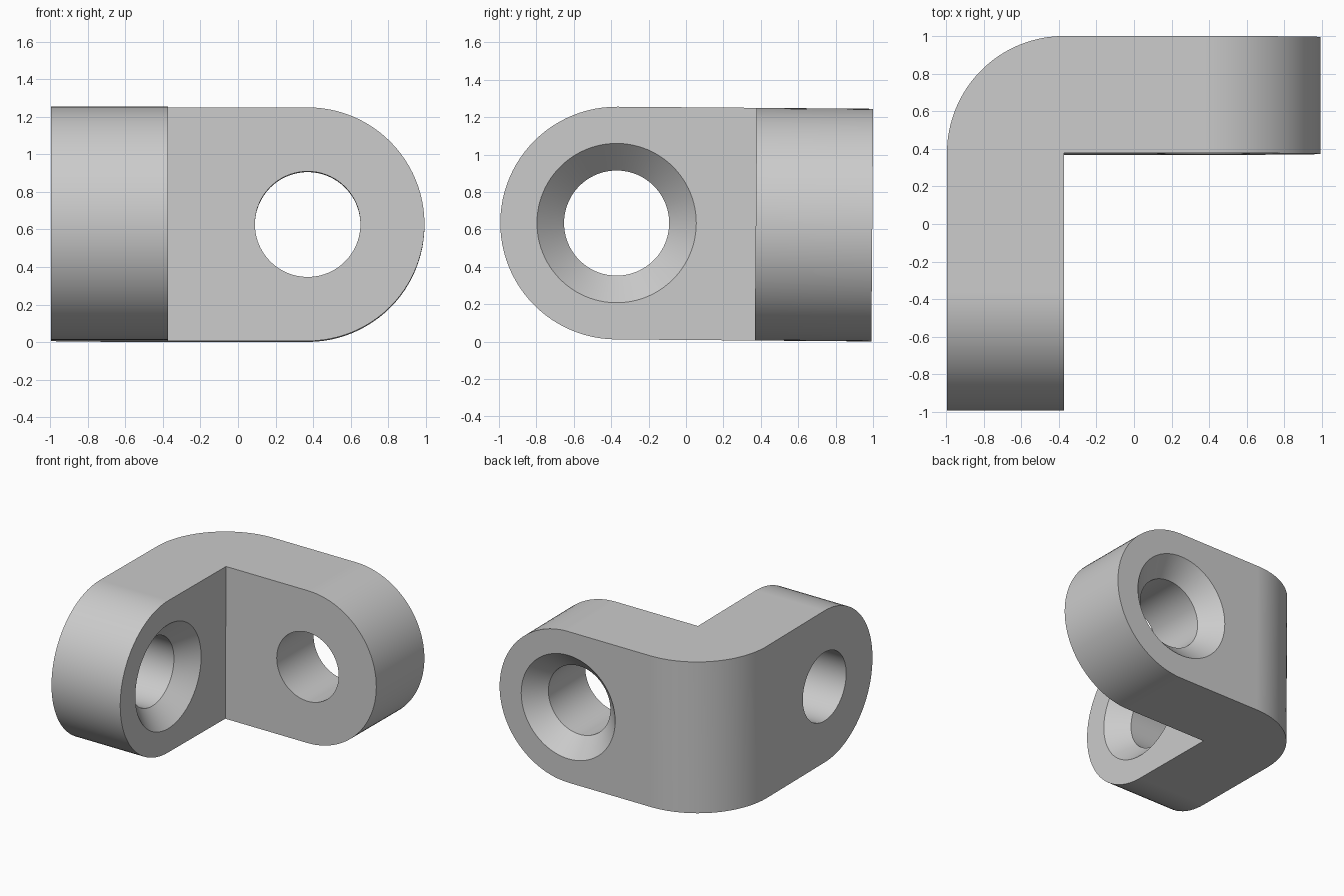
import bpy, bmesh, math
from mathutils import Matrix, Vector

cube = bpy.data.objects.get("Cube")
if cube:
    bpy.data.objects.remove(cube, do_unlink=True)

# Main sizes
R = 0.622            # half height of the arms and outer bend radius
OUT = -0.996         # outer face of the side arm
INNER = -0.373       # inner face of the side arm
END = 0.371          # centre of the rounded arm ends
HOLE, SINK = 0.281, 0.426
SEG = 96

grey = bpy.data.materials.new("plain_grey")
grey.use_nodes = True
grey.diffuse_color = (0.6, 0.6, 0.6, 1)
grey.node_tree.nodes["Principled BSDF"].inputs["Base Color"].default_value = (0.6, 0.6, 0.6, 1)


def arc(cx, cy, r, a0, a1, n):
    return [(cx + r * math.cos(a0 + (a1 - a0) * i / n),
             cy + r * math.sin(a0 + (a1 - a0) * i / n)) for i in range(n + 1)]


def finish(name, bm):
    bmesh.ops.recalc_face_normals(bm, faces=bm.faces)
    mesh = bpy.data.meshes.new(name)
    bm.to_mesh(mesh)
    bm.free()
    mesh.materials.append(grey)
    obj = bpy.data.objects.new(name, mesh)
    bpy.context.collection.objects.link(obj)
    return obj


def prism(name, outline, place, start, depth):
    """Extrude a 2D outline; place maps (u, v, w) to a 3D point."""
    bm = bmesh.new()
    face = bm.faces.new([bm.verts.new(place(u, v, start)) for u, v in outline])
    ext = bmesh.ops.extrude_face_region(bm, geom=[face])["geom"]
    shift = Vector(place(0, 0, depth))
    bmesh.ops.translate(bm, vec=shift, verts=[e for e in ext if isinstance(e, bmesh.types.BMVert)])
    return finish(name, bm)


def drill(name, centre, axis):
    """Countersunk drill: centre lies on the face the sink opens on, axis points outward."""
    bm = bmesh.new()
    step, lip = SINK - HOLE, 0.05
    profile = [(0, -1), (HOLE, -1), (HOLE, -step), (SINK + lip, lip), (0, lip)]
    verts = [bm.verts.new((r, 0, h)) for r, h in profile]
    edges = [bm.edges.new(pair) for pair in zip(verts, verts[1:])]
    bmesh.ops.spin(bm, geom=verts + edges, cent=(0, 0, 0), axis=(0, 0, 1),
                   angle=2 * math.pi, steps=SEG)
    bmesh.ops.remove_doubles(bm, verts=bm.verts, dist=1e-5)
    turn = Vector(axis).to_track_quat('Z', 'Y').to_matrix().to_4x4()
    bm.transform(Matrix.Translation(centre) @ turn)
    return finish(name, bm)


# L-shaped body with a rounded outer corner
bend = arc(INNER, -INNER, INNER - OUT, math.pi, math.pi / 2, SEG // 3)
outline = [(OUT, -1.2), *bend, (1.2, -OUT), (1.2, -INNER), (INNER, -INNER), (INNER, -1.2)]
bracket = prism("angle_bracket", outline, lambda u, v, w: (u, v, w), -0.8, 1.6)

# Round-ended envelopes that shape both arms
slot = [(-1.3, R), (-1.3, -R), *arc(END, 0, R, -math.pi / 2, math.pi / 2, SEG // 2)]
back_shape = prism("back_arm_shape", slot, lambda u, v, w: (u, w, v), -1.5, 3)
side_shape = prism("side_arm_shape", slot, lambda u, v, w: (w, -u, v), -1.5, 3)

# Countersunk holes: outer face of the back arm, inner face of the side arm
back_drill = drill("back_hole_cutter", (END, -OUT, 0), (0, 1, 0))
side_drill = drill("side_hole_cutter", (INNER, -END, 0), (1, 0, 0))

bpy.ops.object.select_all(action='DESELECT')
bpy.context.view_layer.objects.active = bracket
bracket.select_set(True)
for cutter, op in ((back_shape, 'INTERSECT'), (side_shape, 'INTERSECT'),
                   (back_drill, 'DIFFERENCE'), (side_drill, 'DIFFERENCE')):
    cutter.hide_render = True
    mod = bracket.modifiers.new(cutter.name, 'BOOLEAN')
    mod.operation, mod.solver, mod.object = op, 'EXACT', cutter
    bpy.ops.object.modifier_apply(modifier=mod.name)
    bpy.data.objects.remove(cutter, do_unlink=True)

# Smooth curved walls, crisp edges and flat faces
bpy.ops.object.shade_smooth_by_angle(angle=math.radians(30))
weighted = bracket.modifiers.new("even_shading", 'WEIGHTED_NORMAL')
weighted.keep_sharp = True

# The part leans back very slightly
bracket.rotation_euler.x = -0.008
bracket.location.z = 0.631
